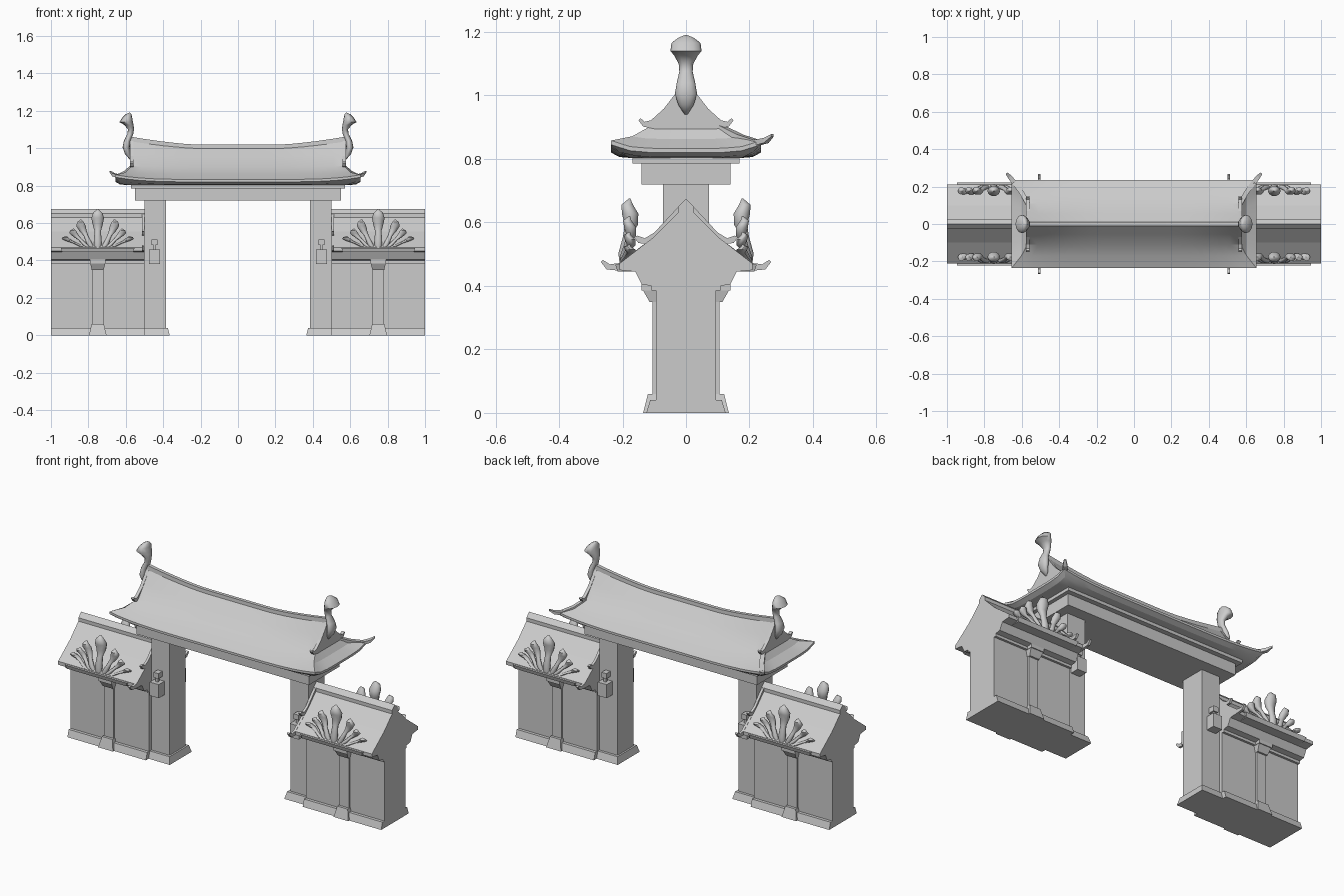
import bpy, bmesh, math

cube = bpy.data.objects.get("Cube")
if cube:
    bpy.data.objects.remove(cube, do_unlink=True)

stone = bpy.data.materials.new("pale_grey_stone")
stone.use_nodes = True
COLOUR = (0.6, 0.6, 0.6, 1)
stone.diffuse_color = COLOUR
stone.node_tree.nodes["Principled BSDF"].inputs["Base Color"].default_value = COLOUR


def loft(name, rings, mirror="", smooth=None):
    """Skin a list of closed rings and cap both ends; mirror over the named axes."""
    bm = bmesh.new()
    loops = [[bm.verts.new(p) for p in ring] for ring in rings]
    count = len(rings[0])
    for a, b in zip(loops, loops[1:]):
        for i in range(count):
            j = (i + 1) % count
            bm.faces.new((a[i], a[j], b[j], b[i]))
    bm.faces.new(loops[0])
    bm.faces.new(loops[-1])
    bmesh.ops.remove_doubles(bm, verts=bm.verts, dist=1e-5)
    bmesh.ops.recalc_face_normals(bm, faces=bm.faces)
    mesh = bpy.data.meshes.new(name)
    bm.to_mesh(mesh)
    bm.free()
    mesh.materials.append(stone)
    obj = bpy.data.objects.new(name, mesh)
    bpy.context.collection.objects.link(obj)
    if mirror:
        mod = obj.modifiers.new("Mirror", "MIRROR")
        mod.use_axis = ("x" in mirror, "y" in mirror, False)
        mod.use_mirror_merge = False
    if smooth:
        bpy.ops.object.select_all(action="DESELECT")
        obj.select_set(True)
        bpy.context.view_layer.objects.active = obj
        bpy.ops.object.shade_smooth_by_angle(angle=math.radians(smooth))
    return obj


def rect(x0, x1, y0, y1, z):
    return [(x0, y0, z), (x1, y0, z), (x1, y1, z), (x0, y1, z)]


def block(name, x0, x1, y0, y1, z0, z1, mirror="x", dx0=0, dx1=0, dy=0):
    """Box whose top is drawn in by the given amounts."""
    return loft(name, [rect(x0, x1, y0, y1, z0),
                       rect(x0 + dx0, x1 - dx1, y0 + dy, y1 - dy, z1)], mirror)


def prism(name, half, x0, x1):
    """Symmetric y-z profile pushed along x, on both sides of the gate."""
    full = half + [(-y, z) for y, z in reversed(half) if y > 0]
    return loft(name, [[(x, y, z) for y, z in full] for x in (x0, x1)], "x")


def stalk(name, stations, mirror, sides=10):
    """Curling form made of oval sections: x, y, z, x radius, y radius."""
    angles = [2 * math.pi * i / sides for i in range(sides)]
    return loft(name, [[(x + rx * math.cos(a), y + ry * math.sin(a), z) for a in angles]
                       for x, y, z, rx, ry in stations], mirror, 50)


# Side walls with plinth, pilaster and corbels
block("side_wall", 0.5, 1, -0.095, 0.095, 0, 0.42)
block("wall_plinth", 0.5, 1, -0.125, 0.125, 0, 0.04, dy=0.012)
block("pilaster", 0.72, 0.78, -0.105, 0.105, 0, 0.4)
block("pilaster_foot", 0.703, 0.797, -0.135, 0.135, 0, 0.06, dx0=0.014, dx1=0.014, dy=0.015)
block("pilaster_capital", 0.718, 0.782, -0.115, 0.115, 0.35, 0.385, dx0=-0.008, dx1=-0.008, dy=-0.02)
block("capital_slab", 0.708, 0.792, -0.14, 0.14, 0.385, 0.405)
prism("wall_cornice", [(0.108, 0.385), (0.108, 0.4), (0.14, 0.405), (0.165, 0.455)], 0.5, 1)

# Side wall roofs
prism("wall_roof", [(0, 0.655), (0.1, 0.555), (0.21, 0.47), (0.21, 0.45), (0.16, 0.445)], 0.5, 1)
prism("wall_ridge", [(0, 0.675), (0.025, 0.65), (0.025, 0.62)], 0.5, 1)
prism("curled_gable", [(0, 0.675), (0.1, 0.568), (0.13, 0.55), (0.152, 0.558), (0.166, 0.556),
                       (0.15, 0.535), (0.13, 0.533), (0.21, 0.472), (0.24, 0.468),
                       (0.262, 0.482), (0.268, 0.475), (0.25, 0.452), (0.2, 0.447)], 0.5, 0.514)

# Flower shelves and fans of curled petals
MID = 0.75
block("flower_shelf", MID - 0.19, MID + 0.19, 0.16, 0.215, 0.445, 0.468, "xy", -0.007, -0.007, -0.008)
for side in (-1, 1):
    for reach, top, size in ((0, 0.675, 0.034), (0.09, 0.62, 0.025),
                             (0.13, 0.57, 0.022), (0.17, 0.53, 0.022)):
        if reach == 0 and side < 0:
            continue
        tall = top - 0.46
        stations = []
        for t, spread, y, r in ((0, 0.3, 0.195, 0.5), (0.2, 0.5, 0.197, 0.62), (0.45, 0.7, 0.185, 0.5),
                                (0.62, 0.88, 0.172, 0.8), (0.78, 1, 0.176, 1),
                                (0.91, 1.02, 0.185, 0.7), (1, 1, 0.178, 0.1)):
            stations.append((MID + side * reach * spread, y, 0.46 + tall * t,
                             size * r, size * r * 0.8))
        stalk("petal", stations, "xy")

# Gate pillars with hanging lanterns
block("gate_pillar", 0.385, 0.5, -0.073, 0.073, 0, 0.73)
block("pillar_foot", 0.365, 0.5, -0.1, 0.1, 0, 0.04, dx0=0.01, dy=0.012)
block("lantern", 0.418, 0.475, 0.073, 0.125, 0.38, 0.458, "xy")
block("lantern_hook", 0.431, 0.462, 0.07, 0.11, 0.482, 0.512, "xy")
block("lantern_stem", 0.44, 0.453, 0.088, 0.102, 0.455, 0.485, "xy")

# Lintel
block("lintel", -0.55, 0.55, -0.14, 0.14, 0.72, 0.785, "")
block("lintel_step", -0.572, 0.572, -0.168, 0.168, 0.785, 0.815, "")


# Main roof: one loft from the ridge, down past the gables, out to the eaves and under
def ridge_lift(x):
    return 0.042 * max(0, (abs(x) - 0.2) / 0.37) ** 1.5


def roof_ring(X, Y, z, corner, ridge=0):
    nx, ny = 20, 8
    xs = [-1 + 2 * i / nx for i in range(nx)]
    ys = [-1 + 2 * i / ny for i in range(ny)]
    outline = [(u, -1) for u in xs] + [(1, v) for v in ys]
    outline += [(-u, 1) for u in xs] + [(-1, -v) for v in ys]
    return [(u * X, v * Y, z + corner * abs(u * v) ** 5 + ridge * ridge_lift(u * X))
            for u, v in outline]


loft("main_roof", [
    roof_ring(0.57, 0, 1.01, 0, 1),
    roof_ring(0.57, 0.055, 0.953, 0, 0.5),
    roof_ring(0.57, 0.11, 0.9, 0, 0.1),
    roof_ring(0.602, 0.17, 0.863, 0.008),
    roof_ring(0.655, 0.236, 0.833, 0.025),
    roof_ring(0.655, 0.236, 0.82, 0.025),
    roof_ring(0.63, 0.21, 0.806, 0.015),
    roof_ring(0.58, 0.175, 0.803, 0),
], smooth=20)

# Ridge beam, gable boards and upswept hip ribs
ridge_xs = [-0.58 + 1.16 * i / 20 for i in range(21)]
loft("ridge_beam", [[(x, -0.012, 0.985 + ridge_lift(x)), (x, 0.012, 0.985 + ridge_lift(x)),
                     (x, 0.01, 1.019 + ridge_lift(x)), (x, -0.01, 1.019 + ridge_lift(x))]
                    for x in ridge_xs])
prism("gable_board", [(0, 1.055), (0.03, 1.01), (0.07, 0.958), (0.11, 0.922), (0.13, 0.917),
                      (0.143, 0.928), (0.15, 0.922), (0.135, 0.902), (0.1, 0.895)], 0.56, 0.578)
hip = [(0.565, 0.105, 0.9, 0.009), (0.602, 0.17, 0.868, 0.009), (0.64, 0.222, 0.851, 0.009),
       (0.665, 0.252, 0.858, 0.008), (0.682, 0.272, 0.874, 0.004)]
loft("hip_rib", [[(x - w, y + w, z - w), (x + w, y - w, z - w),
                  (x + w, y - w, z + w), (x - w, y + w, z + w)] for x, y, z, w in hip], "x")

# Curling finials at the ridge ends
stalk("ridge_finial", [
    (0.575, 0, 0.94, 0.004, 0.005), (0.59, 0, 0.97, 0.015, 0.024), (0.598, 0, 1.005, 0.019, 0.035),
    (0.592, 0, 1.04, 0.018, 0.029), (0.576, 0, 1.075, 0.016, 0.021), (0.572, 0, 1.1, 0.016, 0.023),
    (0.583, 0, 1.125, 0.025, 0.037), (0.598, 0, 1.14, 0.036, 0.049),
    (0.592, 0, 1.165, 0.026, 0.046), (0.585, 0, 1.182, 0.015, 0.024),
    (0.58, 0, 1.19, 0.003, 0.004)], "x", 12)
